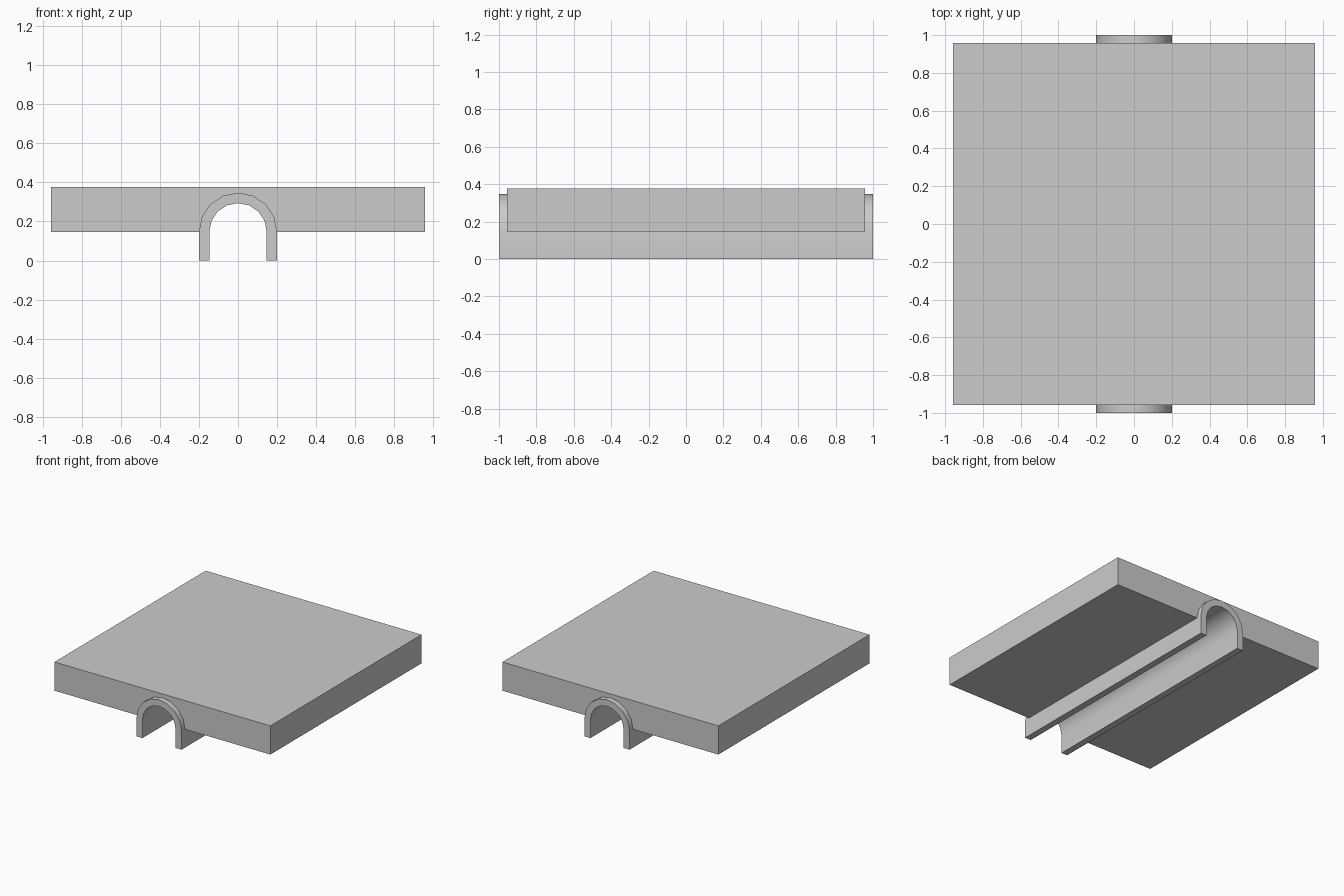
import bpy, bmesh
from math import pi, cos, sin, radians

if "Cube" in bpy.data.objects:
    bpy.data.objects.remove(bpy.data.objects["Cube"])

SPRING = 0.147   # height where the arch starts to curve
STEPS = 8        # sides of the half circle


def arc(r):
    """Half circle from right to left in the xz plane."""
    return [(r * cos(pi * i / STEPS), SPRING + r * sin(pi * i / STEPS))
            for i in range(STEPS + 1)]


def extrude_profile(name, profile, half_depth):
    """Extrude a closed xz profile along y, centred on y = 0."""
    bm = bmesh.new()
    face = bm.faces.new([bm.verts.new((x, -half_depth, z)) for x, z in profile])
    ext = bmesh.ops.extrude_face_region(bm, geom=[face], use_keep_orig=True)
    verts = [g for g in ext["geom"] if isinstance(g, bmesh.types.BMVert)]
    bmesh.ops.translate(bm, verts=verts, vec=(0, 2 * half_depth, 0))
    bmesh.ops.recalc_face_normals(bm, faces=bm.faces)
    mesh = bpy.data.meshes.new(name)
    bm.to_mesh(mesh)
    bm.free()
    obj = bpy.data.objects.new(name, mesh)
    bpy.context.collection.objects.link(obj)
    return obj


# Slab with a tunnel notch whose edge is buried inside the arch wall
W, TOP = 0.957, 0.377
slab = extrude_profile(
    "slab", [(W, SPRING), (W, TOP), (-W, TOP), (-W, SPRING)] + arc(0.173)[::-1], 0.957)

# Arched tunnel lining with straight legs, smooth along the curve
R, r = 0.2, 0.147
lining = extrude_profile(
    "tunnel_lining",
    [(R, 0)] + arc(R) + [(-R, 0), (-r, 0)] + arc(r)[::-1] + [(r, 0)], 1.0)
bpy.context.view_layer.objects.active = lining
lining.select_set(True)
bpy.ops.object.shade_smooth_by_angle(angle=radians(30))
